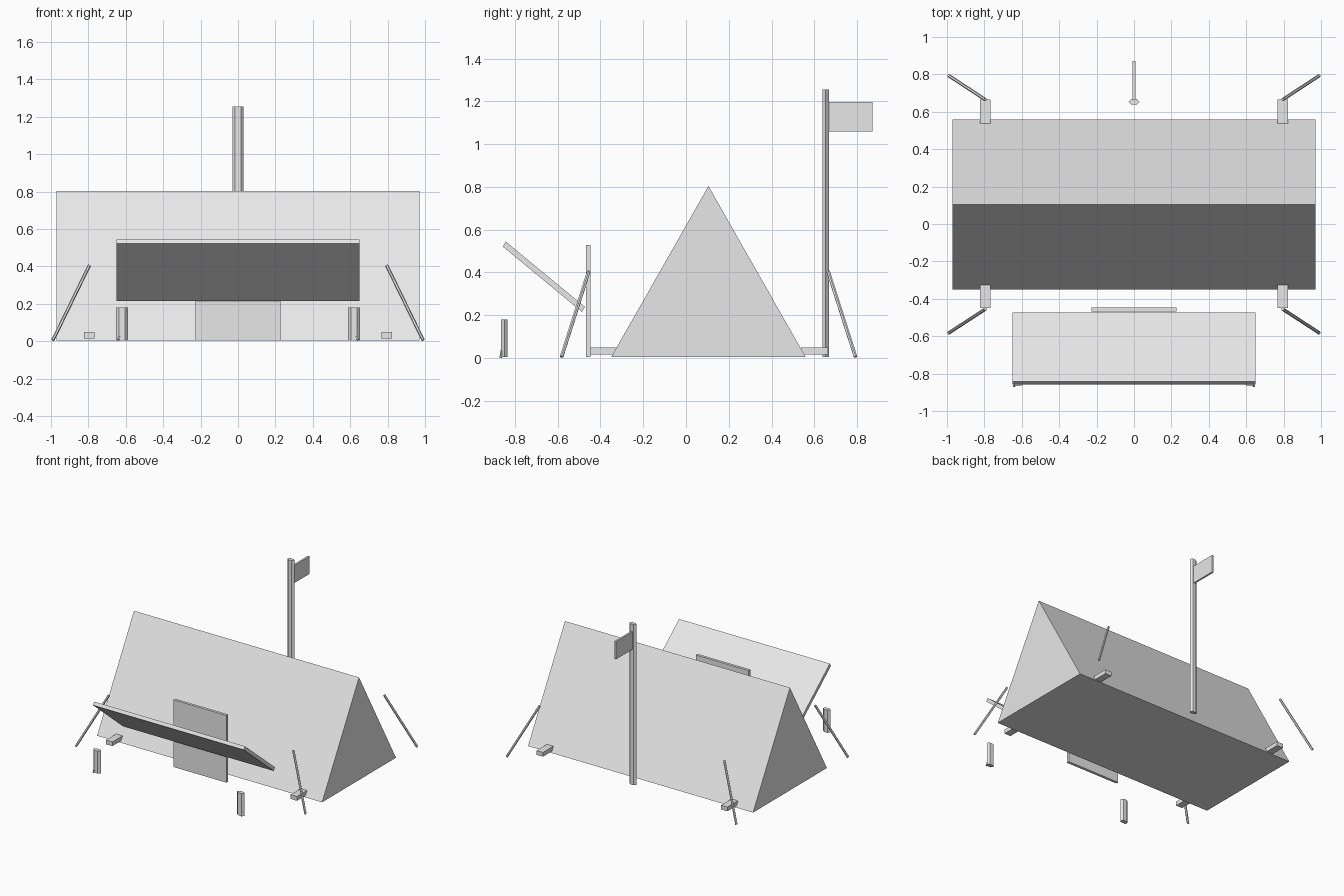
import bpy, bmesh, math
from mathutils import Vector

if "Cube" in bpy.data.objects:
    bpy.data.objects.remove(bpy.data.objects["Cube"])

canvas = bpy.data.materials.new("plain_grey")
canvas.diffuse_color = (0.8, 0.8, 0.8, 1)
canvas.use_nodes = True
canvas.node_tree.nodes["Principled BSDF"].inputs["Base Color"].default_value = canvas.diffuse_color


def finish(name, bm):
    bmesh.ops.recalc_face_normals(bm, faces=bm.faces)
    mesh = bpy.data.meshes.new(name)
    bm.to_mesh(mesh)
    bm.free()
    mesh.materials.append(canvas)
    ob = bpy.data.objects.new(name, mesh)
    bpy.context.collection.objects.link(ob)
    return ob


def loft(name, ring, offset):
    """Closed prism: a ring of points swept along an offset."""
    bm = bmesh.new()
    a = [bm.verts.new(p) for p in ring]
    b = [bm.verts.new(Vector(p) + Vector(offset)) for p in ring]
    bm.faces.new(a)
    bm.faces.new(b[::-1])
    for i in range(len(a)):
        j = (i + 1) % len(a)
        bm.faces.new((a[i], a[j], b[j], b[i]))
    return finish(name, bm)


def side_profile(name, yz, half):
    return loft(name, [(-half, y, z) for y, z in yz], (2 * half, 0, 0))


def box(name, x0, x1, y0, y1, z0, z1):
    return loft(name, [(x0, y0, z0), (x1, y0, z0), (x1, y1, z0), (x0, y1, z0)],
                (0, 0, z1 - z0))


def hex_post(name, x, y, z0, z1, rx, ry):
    """Flattened six-sided post with points along x."""
    ring = []
    for k in range(6):
        a = k * math.pi / 3
        ring.append((x + rx * math.cos(a), y + ry * math.sin(a) / math.sin(math.pi / 3), z0))
    return loft(name, ring, (0, 0, z1 - z0))


def rod(name, start, end, r):
    """Thin six-sided rod between two points."""
    start, end = Vector(start), Vector(end)
    d = end - start
    q = d.to_track_quat('Z', 'Y')
    ring = [start + q @ Vector((r * math.cos(k * math.pi / 3), r * math.sin(k * math.pi / 3), 0))
            for k in range(6)]
    return loft(name, ring, d)


# Tent body
side_profile("tent_body", [(-0.35, 0.004), (0.56, 0.004), (0.105, 0.804)], 0.97)

# Door panel and raised awning
box("door_panel", -0.228, 0.228, -0.468, -0.447, 0.004, 0.528)
side_profile("awning", [(-0.857, 0.521), (-0.843, 0.544), (-0.473, 0.239), (-0.487, 0.215)], 0.65)

# Flag pole and flag
hex_post("flag_pole", 0, 0.653, 0.004, 1.255, 0.03, 0.015)
box("flag", -0.007, 0.007, 0.665, 0.872, 1.06, 1.198)

for s, side in ((-1, "left"), (1, "right")):
    # Awning posts with small leaning stakes
    hex_post("awning_post_" + side, s * 0.62, -0.85, 0.004, 0.18, 0.032, 0.016)
    rod("post_stake_" + side, (s * 0.641, -0.867, 0.002), (s * 0.628, -0.856, 0.07), 0.006)
    # Ground pegs and guy lines at the corners
    for end, ya, yb, y_top, y_foot in (("front", -0.45, -0.323, -0.455, -0.582),
                                       ("back", 0.537, 0.665, 0.665, 0.793)):
        x0, x1 = sorted((s * 0.768, s * 0.823))
        box(f"ground_peg_{end}_{side}", x0, x1, ya, yb, 0.015, 0.048)
        rod(f"guy_line_{end}_{side}", (s * 0.795, y_top, 0.405), (s * 0.99, y_foot, 0.005), 0.009)
